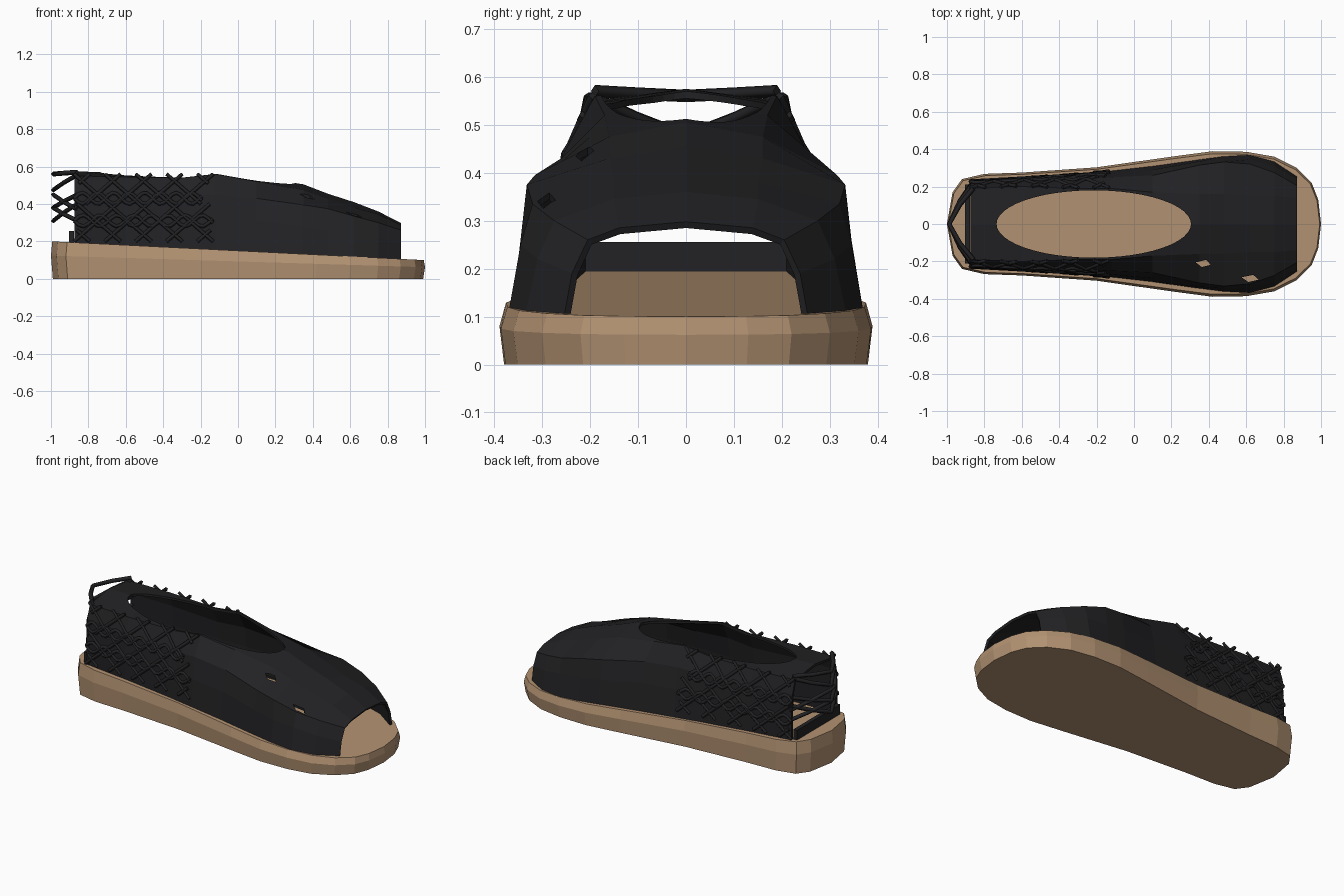
import bpy, bmesh, math
from mathutils import Vector

if "Cube" in bpy.data.objects:
    bpy.data.objects.remove(bpy.data.objects["Cube"])


def material(name, rgb):
    m = bpy.data.materials.new(name)
    m.diffuse_color = (*rgb, 1)
    m.use_nodes = True
    m.node_tree.nodes["Principled BSDF"].inputs["Base Color"].default_value = m.diffuse_color
    return m


TAN = material("tan", (0.45, 0.29, 0.17))
BLACK = material("black", (0.016, 0.016, 0.018))


def make(name, bm, mat=None):
    bmesh.ops.recalc_face_normals(bm, faces=bm.faces)
    me = bpy.data.meshes.new(name)
    bm.to_mesh(me)
    bm.free()
    ob = bpy.data.objects.new(name, me)
    bpy.context.collection.objects.link(ob)
    if mat:
        me.materials.append(mat)
    return ob


def sole_top(x):
    return 0.15 - 0.05 * x


def prism(name, outline, z0, z1):
    bm = bmesh.new()
    lo = [bm.verts.new((x, y, z0)) for x, y in outline]
    hi = [bm.verts.new((x, y, z1)) for x, y in outline]
    bm.faces.new(lo)
    bm.faces.new(hi)
    n = len(lo)
    for i in range(n):
        bm.faces.new((lo[i], lo[(i + 1) % n], hi[(i + 1) % n], hi[i]))
    ob = make(name, bm)
    ob.hide_render = True
    ob.hide_viewport = True
    return ob


# Sole: tapered wedge with a bulging middle ring
half = [(-1, 0), (-.97, .17), (-.92, .24), (-.8, .268), (-.6, .275), (-.2, .303),
        (.2, .36), (.42, .389), (.6, .386), (.75, .36), (.87, .30), (.95, .22),
        (.985, .13), (1, 0)]
outline = half + [(x, -y) for x, y in half[-2:0:-1]]
bm = bmesh.new()
rings = []
for level, sx, sy in ((0, .99, .975), (.62, 1, 1), (1, .993, .965)):
    rings.append([bm.verts.new((x * sx, y * sy, sole_top(x) * level)) for x, y in outline])
n = len(outline)
for a, b in zip(rings, rings[1:]):
    for i in range(n):
        bm.faces.new((a[i], a[(i + 1) % n], b[(i + 1) % n], b[i]))
bm.faces.new(rings[0])
bm.faces.new(rings[-1])
make("sole", bm, TAN)

# Upper sections: x, base w, mid w, mid z, shoulder w, shoulder z, top w, top z, crown z
SECTIONS = [
    (-.875, .225, .225, .33, .215, .47, .19, .55, .575),
    (-.6, .24, .24, .33, .23, .46, .20, .545, .565),
    (-.3, .265, .255, .33, .24, .44, .19, .54, .55),
    (-.12, .285, .27, .32, .25, .45, .19, .56, .575),
    (.1, .31, .29, .31, .26, .43, .17, .52, .545),
    (.35, .345, .335, .28, .315, .395, .16, .475, .505),
    (.48, .362, .345, .26, .332, .375, .16, .43, .455),
    (.62, .37, .345, .25, .32, .335, .15, .38, .41),
    (.75, .335, .31, .22, .275, .30, .15, .345, .36),
    (.872, .255, .238, .19, .205, .26, .14, .285, .298)]


def side_profile(s):
    return [(s[1], sole_top(s[0]) - .01), (s[2], s[3]), (s[4], s[5]), (s[6], s[7]), (0, s[8])]


def half_width(x, z):
    for a, b in zip(SECTIONS, SECTIONS[1:]):
        if x <= b[0]:
            break
    t = (x - a[0]) / (b[0] - a[0])
    p = side_profile([u + (v - u) * t for u, v in zip(a, b)])
    for (w0, z0), (w1, z1) in zip(p[:3], p[1:4]):
        if z <= z1:
            break
    return w0 + (w1 - w0) * min(1, (z - z0) / (z1 - z0))


# Upper: open-ended faceted shell
bm = bmesh.new()
rows = []
for s in SECTIONS:
    p = side_profile(s)
    pts = [(-w, z) for w, z in p] + [(w, z) for w, z in p[-2::-1]]
    rows.append([bm.verts.new((s[0], y, z)) for y, z in pts])
for a, b in zip(rows, rows[1:]):
    for i in range(len(a) - 1):
        bm.faces.new((a[i], b[i], b[i + 1], a[i + 1]))
upper = make("upper", bm, BLACK)
if sum(f.normal.z for f in upper.data.polygons) < 0:
    upper.data.flip_normals()
mod = upper.modifiers.new("thickness", 'SOLIDIFY')
mod.thickness = .015
mod.offset = -1

# Foot opening and two small vents
ellipse = [(-.215 + .52 * math.cos(t * math.tau / 48), .18 * math.sin(t * math.tau / 48))
           for t in range(48)]
cutters = [prism("opening_cutter", ellipse, .3, .8)]
for cx, cy, r in ((.37, -.21, .04), (.62, -.29, .045)):
    quad = [(cx - r, cy + .005), (cx - .2 * r, cy - .02), (cx + r, cy - .008), (cx + .4 * r, cy + .018)]
    cutters.append(prism("vent_cutter", quad, .22, .8))
for c in cutters:
    mod = upper.modifiers.new("cut", 'BOOLEAN')
    mod.operation = 'DIFFERENCE'
    mod.solver = 'EXACT'
    mod.object = c


# Net strands over the rear sides and around the heel
def strands(name, paths, radius):
    cu = bpy.data.curves.new(name, 'CURVE')
    cu.dimensions = '3D'
    cu.bevel_depth = radius
    cu.bevel_resolution = 0
    cu.use_fill_caps = True
    for path in paths:
        sp = cu.splines.new('POLY')
        sp.points.add(len(path) - 1)
        for q, v in zip(sp.points, path):
            q.co = (*v, 1)
    ob = bpy.data.objects.new(name, cu)
    bpy.context.collection.objects.link(ob)
    cu.materials.append(BLACK)


def on_side(sign, pts):
    return [Vector((x, sign * (half_width(x, z) + .004), z)) for x, z in pts]


side_paths = []
for sign in (-1, 1):
    for k in range(7):
        for d in (-1, 1):
            mid = -1.0 + .165 * k
            pts = [(mid + d * (z - .38) * 1.15, z) for z in (.2, .26, .33, .4, .46, .51, .56)]
            pts = [p for p in pts if -.88 <= p[0] <= -.13]
            if len(pts) > 1:
                side_paths.append(on_side(sign, pts))
    for zc, length in ((.31, .74), (.43, .68)):
        for phase in (0, math.pi):
            pts = [(-.875 + length * i / 30, zc + .03 * math.sin(i * .85 + phase)) for i in range(31)]
            side_paths.append(on_side(sign, pts))
strands("side_netting", side_paths, .01)

heel_paths = []
for z0, z1 in ((.555, .475), (.57, .56), (.45, .38), (.37, .45), (.40, .31), (.31, .38)):
    w = half_width(-.875, min(z0, .55))
    heel_paths.append([(-.86, -w, z0), (-.93, -w * .55, (z0 + z1) / 2), (-.988, 0, z1),
                       (-.93, w * .55, (z0 + z1) / 2), (-.86, w, z0)])
strands("heel_netting", heel_paths, .013)

# Low bar across the heel
bpy.ops.mesh.primitive_cube_add(size=1, location=(-.89, 0, .223))
bar = bpy.context.object
bar.name = "heel_bar"
bar.scale = (.025, .42, .064)
bar.data.materials.append(BLACK)
